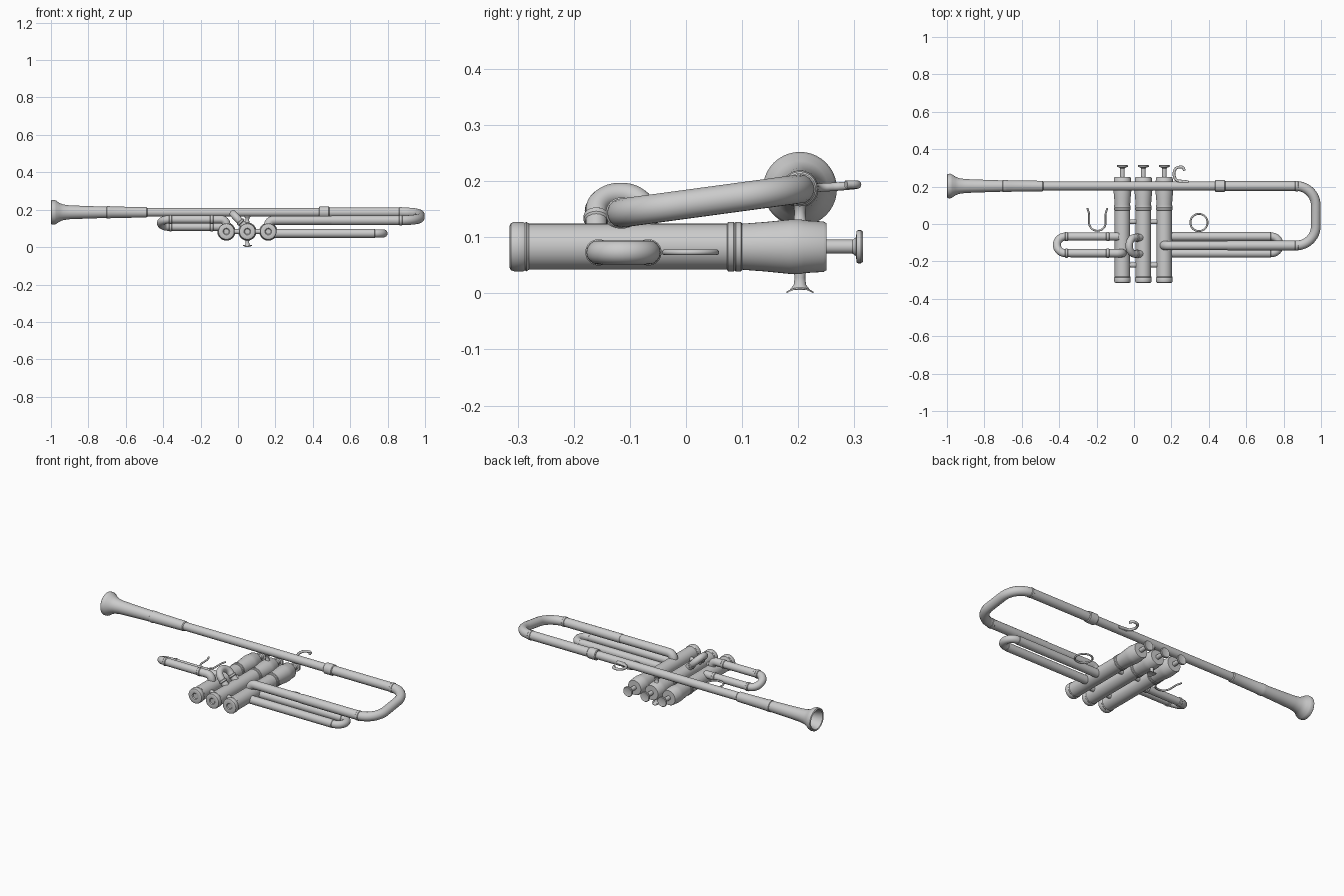
import bpy, math
from mathutils import Vector, Matrix

if "Cube" in bpy.data.objects:
    bpy.data.objects.remove(bpy.data.objects["Cube"])

V = Vector


def smooth(ob, angle=35):
    bpy.ops.object.select_all(action='DESELECT')
    ob.select_set(True)
    bpy.context.view_layer.objects.active = ob
    bpy.ops.object.shade_smooth_by_angle(angle=math.radians(angle))


def lathe(name, profile, origin, axis, n=40):
    """Revolve (distance along axis, radius) pairs around an axis."""
    rot = V((0, 0, 1)).rotation_difference(V(axis)).to_matrix()
    verts, faces = [], []
    for t, r in profile:
        for i in range(n):
            a = 2 * math.pi * i / n
            verts.append(V(origin) + rot @ V((r * math.cos(a), r * math.sin(a), t)))
    for k in range(len(profile) - 1):
        for i in range(n):
            j = (i + 1) % n
            faces.append((k * n + i, k * n + j, (k + 1) * n + j, (k + 1) * n + i))
    faces.append(tuple(reversed(range(n))))
    faces.append(tuple(range((len(profile) - 1) * n, len(profile) * n)))
    me = bpy.data.meshes.new(name)
    me.from_pydata(verts, [], faces)
    ob = bpy.data.objects.new(name, me)
    bpy.context.collection.objects.link(ob)
    smooth(ob)
    return ob


def fillet(points, radius, steps=12):
    """Round the inner corners of a polyline with circular arcs."""
    pts = [V(p) for p in points]
    out = [pts[0]]
    for a, p, b in zip(pts, pts[1:], pts[2:]):
        u, w = (a - p).normalized(), (b - p).normalized()
        half = u.angle(w) / 2
        d = min(radius / math.tan(half), (a - p).length * .499, (b - p).length * .499)
        r = d * math.tan(half)
        bis = (u + w).normalized()
        c = p + bis * (r / math.sin(half))
        s, e = p + u * d - c, p + w * d - c
        ang = s.angle(e)
        ax = s.cross(e).normalized()
        out += [c + Matrix.Rotation(ang * i / steps, 3, ax) @ s for i in range(steps + 1)]
    return out + [pts[-1]]


def tube(name, points, r, radius=.05, closed=False):
    cu = bpy.data.curves.new(name, 'CURVE')
    cu.dimensions = '3D'
    cu.bevel_depth, cu.bevel_resolution, cu.use_fill_caps = r, 6, True
    sp = cu.splines.new('POLY')
    path = points if closed else fillet(points, radius)
    sp.points.add(len(path) - 1)
    for q, p in zip(sp.points, path):
        q.co = (*p, 1)
    sp.use_cyclic_u = closed
    ob = bpy.data.objects.new(name, cu)
    bpy.context.collection.objects.link(ob)
    bpy.ops.object.select_all(action='DESELECT')
    ob.select_set(True)
    bpy.context.view_layer.objects.active = ob
    bpy.ops.object.convert(target='MESH')
    smooth(bpy.context.view_layer.objects.active)


def ferrule(name, a, b, r):
    """Slightly rounded collar between two points."""
    d = V(b) - V(a)
    L, c = d.length, .004
    lathe(name, [(0, r - c), (c, r), (L - c, r), (L, r - c)], a, d, 32)


LY, LZ = .203, .186      # lead pipe axis
RY, RZ = -.115, .143     # return pipe axis
YA, YB = -.067, -.156    # slide leg rows
VX, VZ = (-.062, .05, .162), .083

# mouthpiece with hollow cup, and its receiver
lathe("mouthpiece", [(.13, .006), (.1, .02), (.05, .042), (.015, .05), (.003, .055), (0, .06),
                     (.004, .065), (.018, .066), (.028, .062), (.045, .05), (.065, .042),
                     (.1, .037), (.18, .034), (.3, .030)], (-1, LY, LZ), (1, 0, 0))
lathe("receiver", [(0, .028), (.004, .033), (.02, .033), (.025, .031), (.2, .028),
                   (.215, .028), (.22, .024)], (-.705, LY, LZ), (1, 0, 0))

# lead pipe, tuning slide and return pipe into the third valve
tube("lead_pipe", [(-.6, LY, LZ), (.45, LY, LZ)], .0235)
ferrule("lead_ferrule", (.432, LY, LZ), (.488, LY, LZ), .031)
tube("tuning_slide", [(.45, LY, LZ), (.972, LY, LZ), (.972, RY, RZ), (.5, RY, RZ)], .026, .105)
tube("return_pipe", [(.55, RY, RZ), (VX[2], RY, RZ), (VX[2], RY, VZ)], .0245, .03)
ferrule("slide_ferrule_top", (.86, LY, LZ), (.88, LY, LZ), .028)
ferrule("slide_ferrule_low", (.86, RY, RZ), (.88, RY, RZ), .028)

# three valves along y
for i, x in enumerate(VX, 1):
    lathe(f"valve_{i}", [(-.309, .006), (-.309, .014), (-.313, .018), (-.315, .036), (-.312, .042),
                         (-.306, .044), (-.29, .044), (-.287, .0425), (-.284, .044), (-.28, .041),
                         (.073, .041), (.075, .044), (.085, .044), (.087, .0425), (.089, .044),
                         (.098, .044), (.1, .041), (.14, .044), (.185, .0485), (.205, .0485),
                         (.21, .047), (.245, .045), (.25, .042), (.25, .012)],
          (x, 0, VZ), (0, 1, 0))
    lathe(f"finger_button_{i}", [(.24, .0125), (.297, .0125), (.303, .017), (.304, .028), (.307, .0295),
                                 (.312, .0295), (.315, .027), (.313, .02), (.312, .005)],
          (x, 0, VZ), (0, 1, 0), 32)

# connectors between neighbouring valves
for i in (0, 1):
    for j, y in enumerate((.012, -.22)):
        a, b = (VX[i] + .035, y, VZ), (VX[i + 1] - .035, y, VZ)
        tube(f"valve_link_{i}_{j}", [a, b], .013)

# first valve slide: upper leg elbows down into the valve
S1 = [(VX[0], YB, VZ), (VX[0], YB, .148), (-.412, YB, .148), (-.412, YA, .108), (-.08, YA, .108)]
leg = fillet(S1[:3], .03)
tube("first_slide_upper", leg[:-1] + [V((-.34, YB, .148))], .022, .001)
tube("first_slide_bend", [(-.3, YB, .148), *S1[2:]], .0215, .047)
for y, z in ((YB, .148), (YA, .108)):
    ferrule("first_slide_ferrule", (-.37, y, z), (-.352, y, z), .0245)
    ferrule("first_slide_collar", (-.15, y, z), (-.13, y, z), .0245)

# second valve slide: short loop leaning up over the valves
d = V((-.078, 0, .085)).normalized()
base = V((.05, 0, .095))
P = lambda t, y: base + d * t + V((0, y, 0))
tube("second_slide", [P(0, YB - .004), P(.112, YB - .004), P(.112, YA - .006), P(0, YA - .006)], .0195, .042)
for y in (YB - .004, YA - .006):
    ferrule("second_slide_ferrule", P(.045, y), P(.062, y), .0225)

# third valve slide
tube("third_slide", [(.19, YB, .073), (.778, YB, .073), (.778, YA, .073), (.19, YA, .073)], .0215, .044)
for y in (YA, YB):
    ferrule("third_slide_sleeve", (.19, y, .073), (.735, y, .073), .0235)

# slide ring and thumb hook
ring = [(.347 + .046 * math.cos(a), .008 + .046 * math.sin(a), .073)
        for a in [2 * math.pi * k / 40 for k in range(40)]]
tube("slide_ring", ring, .005, closed=True)
tube("thumb_hook", [(-.25, .085, .112), (-.24, .055, .11), (-.24, -.036, .108), (-.152, -.036, .108),
                    (-.152, .055, .11), (-.142, .085, .112)], .005, .043)

# finger hook on the lead pipe
tube("finger_hook", [(.285, .226, .188), (.222, .232, .188), (.212, .268, .19), (.222, .302, .193),
                     (.262, .306, .194), (.27, .285, .194)], .0075, .03)
ferrule("finger_hook_base", (.235, .222, .188), (.295, .222, .188), .01)

# flared brace posts on the second valve
post = [(0, .018), (.003, .016), (.009, .011), (.022, .0095), (.034, .011), (.04, .016), (.043, .018)]
lathe("upper_brace", post, (.05, LY, .122), (0, 0, 1), 24)
lathe("lower_brace", post[:-2] + [(.04, .011)], (.05, LY, .006), (0, 0, 1), 24)

# curved saddle plate under the lower brace
n, w, verts, faces = 12, .024, [], []
for k in range(n + 1):
    u = 2 * k / n - 1
    for z in (.009 - .0075 * u * u, .012 - .0075 * u * u):
        s = w * math.sqrt(max(.05, 1 - u * u))
        verts += [(.05 - s, LY + w * u, z - .0015), (.05 + s, LY + w * u, z - .0015)]
for k in range(n):
    a, b = 4 * k, 4 * k + 4
    faces += [(a, b, b + 1, a + 1), (a + 2, a + 3, b + 3, b + 2),
              (a, a + 2, b + 2, b), (a + 1, b + 1, b + 3, a + 3)]
faces += [(0, 1, 3, 2), (4 * n, 4 * n + 2, 4 * n + 3, 4 * n + 1)]
me = bpy.data.meshes.new("saddle_plate")
me.from_pydata(verts, [], faces)
ob = bpy.data.objects.new("saddle_plate", me)
bpy.context.collection.objects.link(ob)
smooth(ob)
